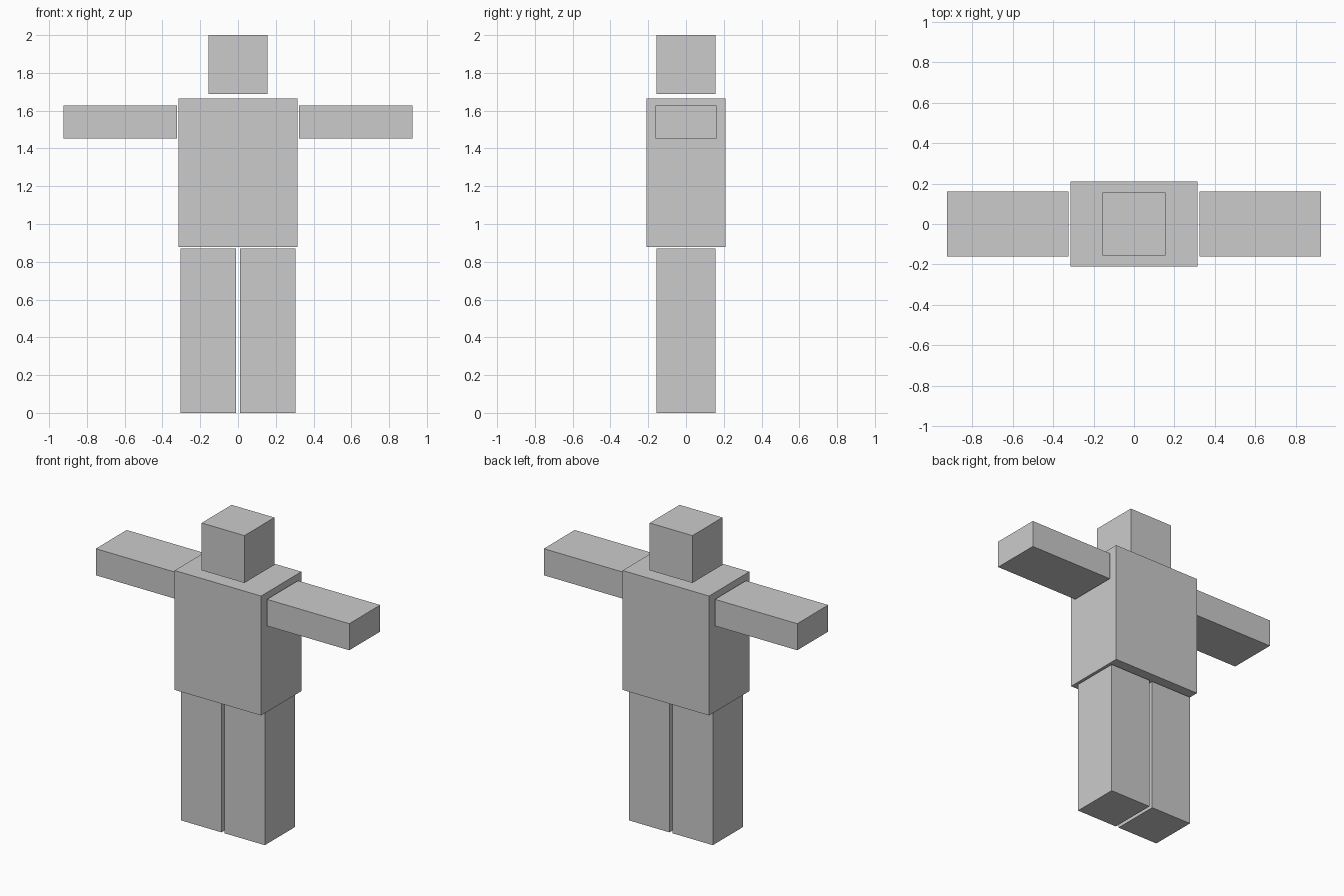
import bpy

# Remove the default object
cube = bpy.data.objects.get("Cube")
if cube:
    bpy.data.objects.remove(cube, do_unlink=True)

# Single flat colour
grey = bpy.data.materials.new("light_grey")
grey.use_nodes = True
colour = (0.6, 0.6, 0.6, 1)
grey.diffuse_color = colour
grey.node_tree.nodes["Principled BSDF"].inputs["Base Color"].default_value = colour


def box(name, x, y, z):
    """Add a box spanning the (low, high) ranges x, y and z."""
    spans = (x, y, z)
    bpy.ops.mesh.primitive_cube_add(size=1, location=[(a + b) / 2 for a, b in spans])
    part = bpy.context.object
    part.name = name
    part.scale = [b - a for a, b in spans]
    bpy.ops.object.transform_apply(location=False, rotation=False, scale=True)
    part.data.materials.append(grey)
    return part


# Head and torso
box("head", (-0.156, 0.156), (-0.156, 0.156), (1.688, 2.0))
box("torso", (-0.315, 0.315), (-0.21, 0.21), (0.878, 1.665))

# Arms and legs, one on each side
for side, s in (("left", 1), ("right", -1)):
    box(side + "_arm", sorted((s * 0.324, s * 0.924)), (-0.161, 0.161), (1.452, 1.627))
    box(side + "_leg", sorted((s * 0.011, s * 0.305)), (-0.156, 0.156), (0.0, 0.87))
